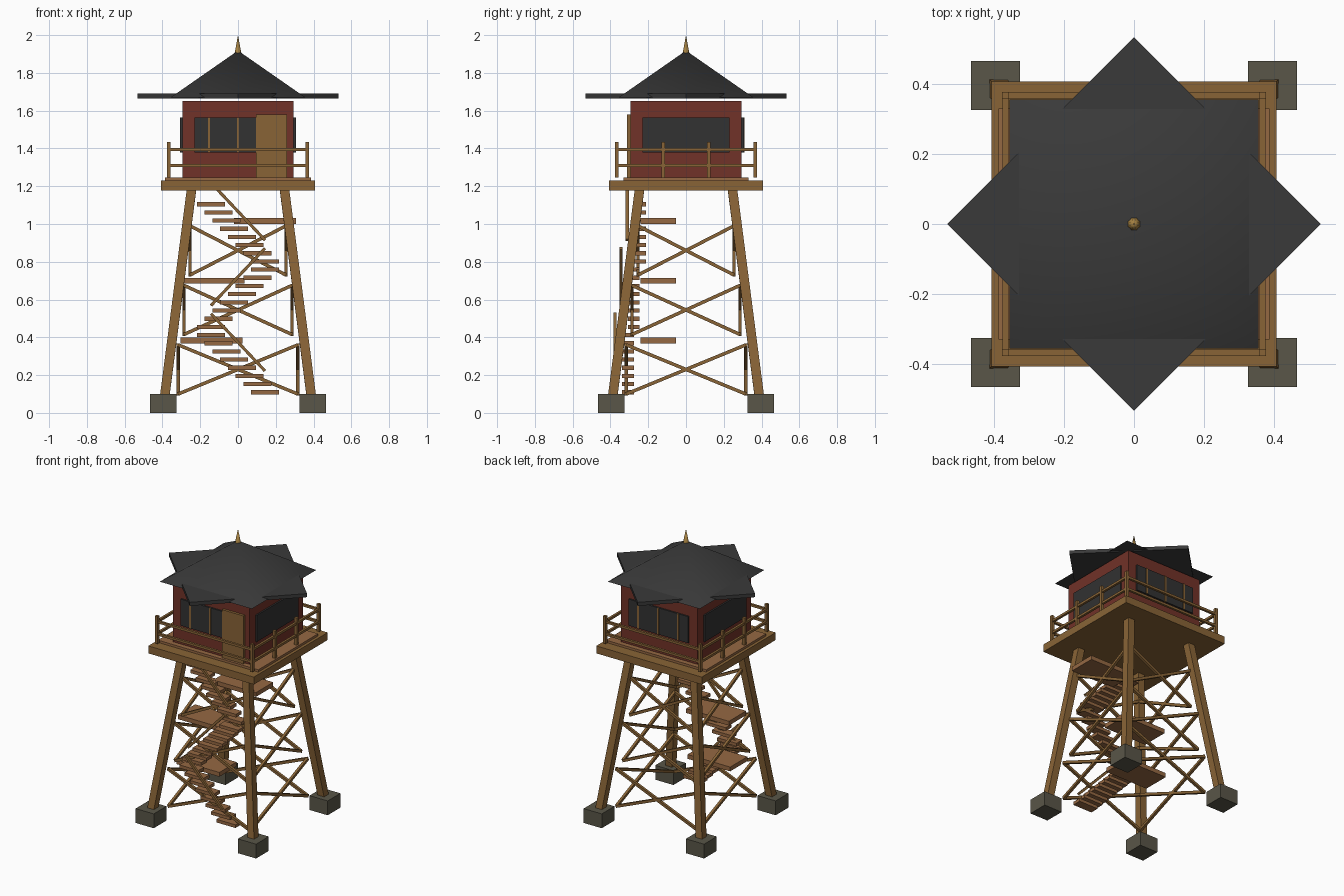
import bpy, bmesh
from math import pi, radians
from mathutils import Vector

if "Cube" in bpy.data.objects:
    bpy.data.objects.remove(bpy.data.objects["Cube"])


def material(name, rgb):
    m = bpy.data.materials.new(name)
    m.diffuse_color = (*rgb, 1)
    m.use_nodes = True
    m.node_tree.nodes["Principled BSDF"].inputs["Base Color"].default_value = m.diffuse_color
    return m


WOOD = material("timber", (0.25, 0.127, 0.037))
PLANK = material("plank", (0.30, 0.138, 0.055))
RED = material("red_wall", (0.165, 0.032, 0.021))
ROOF = material("dark_roof", (0.042, 0.042, 0.042))
GLASS = material("dark_glass", (0.032, 0.032, 0.032))
STONE = material("stone", (0.10, 0.093, 0.065))
GOLD = material("brass", (0.36, 0.21, 0.05))


def box(name, center, size, mat):
    bm = bmesh.new()
    bmesh.ops.create_cube(bm, size=1)
    bmesh.ops.scale(bm, vec=size, verts=bm.verts)
    me = bpy.data.meshes.new(name)
    bm.to_mesh(me)
    bm.free()
    me.materials.append(mat)
    ob = bpy.data.objects.new(name, me)
    ob.location = center
    bpy.context.collection.objects.link(ob)
    return ob


def beam(name, a, b, width, mat):
    a, b = Vector(a), Vector(b)
    ob = box(name, (a + b) / 2, (width, width, (b - a).length), mat)
    ob.rotation_mode = 'QUATERNION'
    ob.rotation_quaternion = Vector((0, 0, 1)).rotation_difference(b - a)
    return ob


def cone(name, sides, r1, r2, z0, z1, mat, turn=0.0):
    bpy.ops.mesh.primitive_cone_add(vertices=sides, radius1=r1, radius2=r2, depth=z1 - z0,
                                    location=(0, 0, (z0 + z1) / 2), rotation=(0, 0, turn))
    ob = bpy.context.object
    ob.name = name
    ob.data.materials.append(mat)
    bpy.ops.object.shade_smooth_by_angle(angle=radians(60))
    return ob


# Footings and leaning legs
for sx in (-1, 1):
    for sy in (-1, 1):
        box("footing", (sx * 0.395, sy * 0.395, 0.05), (0.14, 0.14, 0.1), STONE)
        beam("leg", (sx * 0.393, sy * 0.393, 0.05), (sx * 0.245, sy * 0.245, 1.19), 0.05, WOOD)

# Cross braces: three tiers on four faces
for a, z0, z1 in ((0.316, 0.1, 0.36), (0.286, 0.415, 0.675), (0.254, 0.73, 0.99)):
    for s in (-1, 1):
        for d in (-1, 1):
            beam("brace", (-d * a, s * a, z0), (d * a, s * a, z1), 0.018, WOOD)
            beam("brace", (s * a, -d * a, z0), (s * a, d * a, z1), 0.018, WOOD)

# Zigzag stairs with handrails
z = 0.109
for y, d in ((-0.307, -1), (-0.277, 1), (-0.243, -1)):
    start = z
    for i in range(8):
        box("stair_tread", (d * (-0.143 + i * 0.286 / 7), y, z), (0.148, 0.062, 0.022), PLANK)
        z += 0.0433
    beam("stair_handrail", (-d * 0.143, y - 0.068, start + 0.113),
         (d * 0.143, y - 0.068, z + 0.07), 0.016, WOOD)

# Landings
for x, lz in ((-0.14, 0.383), (-0.13, 0.70), (0.143, 1.016)):
    box("stair_landing", (x, -0.147, lz), (0.33, 0.19, 0.03), PLANK)

# Deck
box("deck_frame", (0, 0, 1.203), (0.815, 0.815, 0.052), WOOD)
box("deck_boards", (0, 0, 1.237), (0.775, 0.66, 0.016), PLANK)

# Railing: corner posts, side posts and two rails all round
R = 0.367
for s in (-1, 1):
    for y in (-R, -0.12, 0.12, R):
        box("rail_post", (s * R, y, 1.34), (0.02, 0.02, 0.19), WOOD)
    for rz in (1.31, 1.395):
        box("rail", (0, s * R, rz), (2 * R, 0.016, 0.016), WOOD)
        box("rail", (s * R, 0, rz), (0.016, 2 * R, 0.016), WOOD)

# Cabin with windows on every side and a door in front
box("cabin", (0, 0, 1.443), (0.59, 0.59, 0.414), RED)
for s in (-1, 1):
    box("window", (0, s * 0.295, 1.472), (0.46, 0.022, 0.185), GLASS)
    box("window", (s * 0.295, 0, 1.472), (0.022, 0.46, 0.185), GLASS)
    for x in (-0.153, 0, 0.153):
        box("window_bar", (x, s * 0.303, 1.472), (0.012, 0.016, 0.185), WOOD)
box("door", (0.178, -0.3, 1.408), (0.165, 0.026, 0.345), WOOD)

# Roof: diamond eave slab, pyramid and finial
cone("eave_slab", 4, 0.533, 0.533, 1.665, 1.69, ROOF)
cone("roof", 4, 0.502, 0, 1.671, 1.918, ROOF, pi / 4)
cone("finial", 8, 0.019, 0, 1.905, 2.0, GOLD, radians(22.5))
